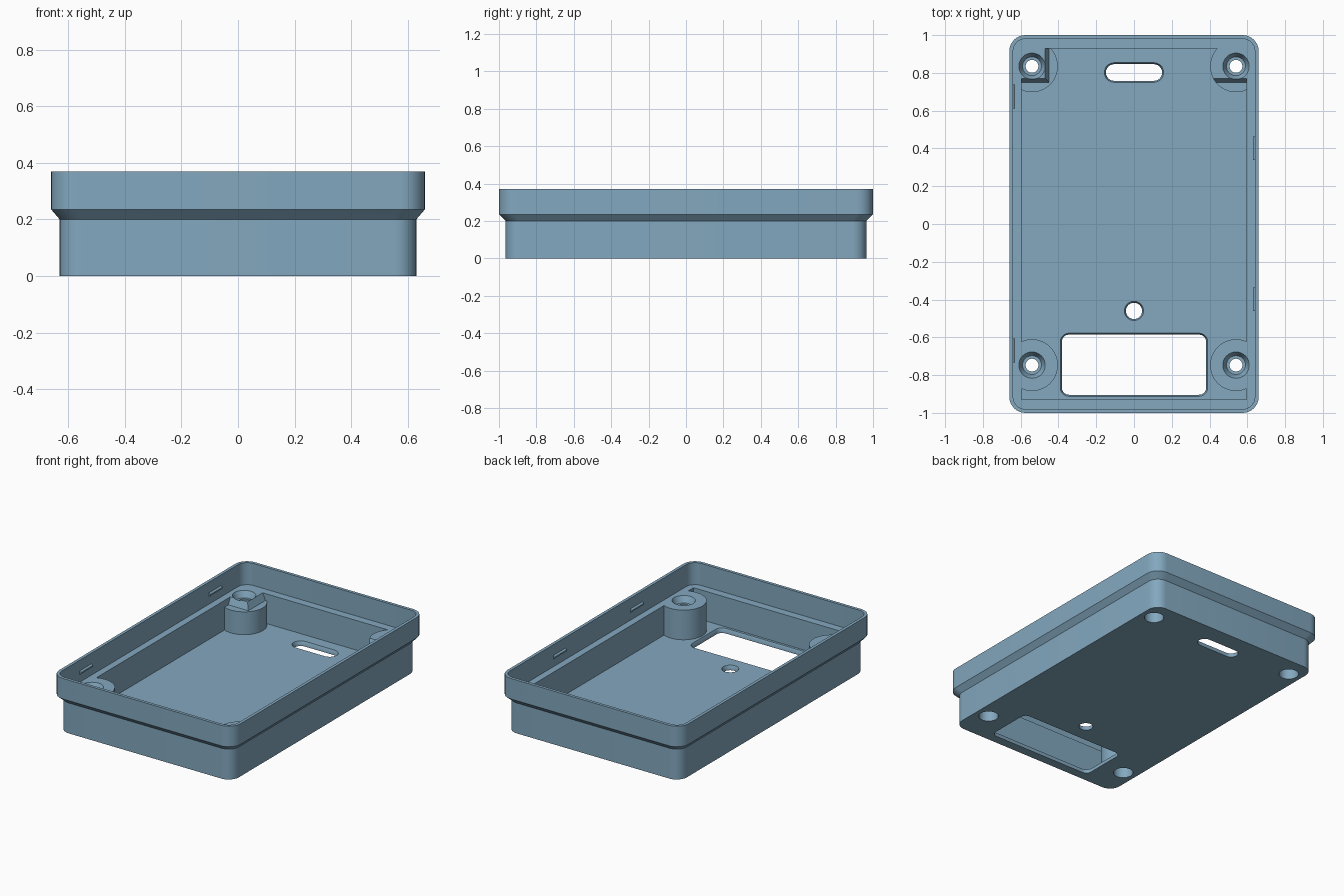
import bpy, bmesh, math

if "Cube" in bpy.data.objects:
    bpy.data.objects.remove(bpy.data.objects["Cube"])

blue = bpy.data.materials.new("dusty blue")
blue.diffuse_color = (0.227, 0.392, 0.521, 1)
blue.use_nodes = True
blue.node_tree.nodes["Principled BSDF"].inputs["Base Color"].default_value = blue.diffuse_color

LEDGE, FLOOR, STEP = 0.225, 0.03, 0.18
CAV_X, CAV_Y = 0.595, 0.928


def finish(name, bm):
    bmesh.ops.remove_doubles(bm, verts=bm.verts, dist=1e-5)
    bmesh.ops.recalc_face_normals(bm, faces=bm.faces)
    mesh = bpy.data.meshes.new(name)
    bm.to_mesh(mesh)
    bm.free()
    obj = bpy.data.objects.new(name, mesh)
    bpy.context.collection.objects.link(obj)
    mesh.materials.append(blue)
    return obj


def loft(name, levels, x=0, y=0, seg=8):
    """Stack of rounded rectangles (half x, half y, radius, z), capped."""
    bm = bmesh.new()
    rings = []
    for hx, hy, r, z in levels:
        ring = []
        for q, (sx, sy) in enumerate([(1, 1), (-1, 1), (-1, -1), (1, -1)]):
            for i in range(seg + 1):
                a = (q + i / seg) * math.pi / 2
                ring.append(bm.verts.new((x + sx * (hx - r) + r * math.cos(a),
                                          y + sy * (hy - r) + r * math.sin(a), z)))
        rings.append(ring)
    n = len(rings[0])
    for lo, hi in zip(rings, rings[1:]):
        for i in range(n):
            j = (i + 1) % n
            bm.faces.new((lo[i], lo[j], hi[j], hi[i]))
    bm.faces.new(rings[0][::-1])
    bm.faces.new(rings[-1])
    return finish(name, bm)


def prism(name, profile, place):
    """Closed 2D profile swept between two ends; place(u, v, end) gives a point."""
    bm = bmesh.new()
    a, b = [[bm.verts.new(place(u, v, e)) for u, v in profile] for e in (0, 1)]
    n = len(profile)
    for i in range(n):
        j = (i + 1) % n
        bm.faces.new((a[i], a[j], b[j], b[i]))
    bm.faces.new(a[::-1])
    bm.faces.new(b)
    return finish(name, bm)


def box(name, x0, x1, y0, y1, z0, z1):
    return prism(name, [(x0, y0), (x1, y0), (x1, y1), (x0, y1)],
                 lambda u, v, e: (u, v, z1 if e else z0))


def cut(target, tool):
    mod = target.modifiers.new("cut", 'BOOLEAN')
    mod.operation, mod.solver, mod.object = 'DIFFERENCE', 'EXACT', tool
    bpy.context.view_layer.update()
    deps = bpy.context.evaluated_depsgraph_get()
    mesh = bpy.data.meshes.new_from_object(target.evaluated_get(deps))
    target.modifiers.clear()
    target.data = mesh
    bpy.data.objects.remove(tool)


# Outer case: narrow lower body, chamfer, wider rim
case = loft("case", [(0.63, 0.965, 0.075, 0), (0.63, 0.965, 0.075, 0.2),
                     (0.66, 1.0, 0.085, 0.235), (0.66, 1.0, 0.085, 0.37)])

# Lid recess inside the rim
cut(case, loft("recess", [(0.64, 0.98, 0.065, LEDGE), (0.64, 0.98, 0.065, 0.5)]))

# Main cavity, leaving four corner posts standing
posts = [(sx * 0.54, y) for sx in (-1, 1) for y in (0.835, -0.747)]
cavity = box("cavity", -CAV_X, CAV_X, -CAV_Y, CAV_Y, FLOOR, 0.3)
for x, y in posts:
    cut(cavity, loft("post", [(0.137, 0.137, 0.137, -0.1),
                              (0.137, 0.137, 0.137, LEDGE)], x, y, 12))
cut(case, cavity)

# Sloped steps on the back posts
slope = [(0.6, STEP), (0.75, STEP), (0.77, LEDGE), (0.77, 0.3), (0.6, 0.3)]
for x0, x1 in ((-CAV_X, -0.3), (0.3, CAV_X)):
    cut(case, prism("step", slope, lambda u, v, e: (x1 if e else x0, u, v)))
side = [(-0.3, STEP), (-0.45, STEP), (-0.47, LEDGE), (-0.47, 0.3), (-0.3, 0.3)]
cut(case, prism("side_step", side, lambda u, v, e: (u, CAV_Y if e else 0.6, v)))

# Screw holes: wide bore below, narrow neck, flared seat on top
bore = [(0.06, -0.1), (0.06, 0.12), (0.034, 0.12), (0.034, 0.185),
        (0.05, 0.185), (0.07, LEDGE), (0.07, 0.3)]
for x, y in posts:
    cut(case, loft("screw_hole", [(r, r, r, z) for r, z in bore], x, y))


# Floor openings with slightly tapered edges
def opening(hx, hy, r, x, y):
    d = 0.008
    cut(case, loft("opening", [(hx - d, hy - d, r - d, -0.1), (hx - d, hy - d, r - d, 0.012),
                               (hx, hy, r, FLOOR), (hx, hy, r, 0.06)], x, y))


opening(0.39, 0.167, 0.045, 0, -0.745)    # display window
opening(0.157, 0.052, 0.052, 0, 0.802)    # slot
opening(0.051, 0.051, 0.051, 0, -0.46)    # button hole
case.name = "case"

# Snap ridges on the inner rim walls
ridges = [(-1, 0.675), (-1, -0.67), (1, 0.402), (1, -0.398)]
wedge = [(0.645, 0.275), (0.64, 0.275), (0.629, 0.283), (0.629, 0.292),
         (0.64, 0.3), (0.645, 0.3)]
for s, y in ridges:
    prism("snap_ridge", wedge,
          lambda u, v, e: (s * u, y + (0.0625 if e else -0.0625), v))

# Smooth the rounded walls, keep edges crisp
bpy.ops.object.select_all(action='DESELECT')
case.select_set(True)
bpy.context.view_layer.objects.active = case
bpy.ops.object.shade_smooth_by_angle(angle=math.radians(25))
